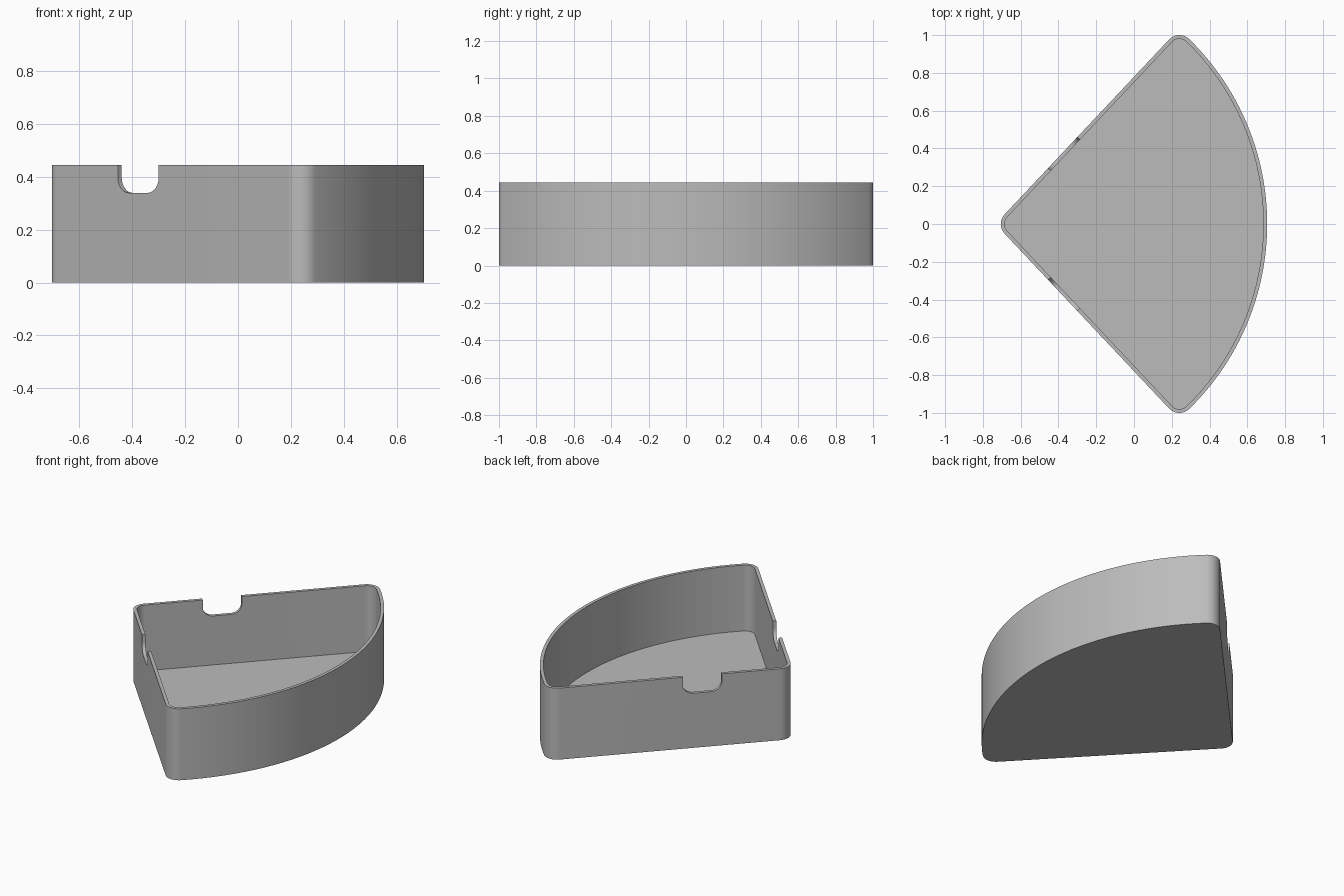
import bpy, bmesh
from math import atan2, cos, sin, pi, hypot
from mathutils import Matrix, Vector

cube = bpy.data.objects.get("Cube")
if cube:
    bpy.data.objects.remove(cube, do_unlink=True)

HEIGHT, WALL, FLOOR = 0.445, 0.02, 0.035
R = 0.075                               # corner rounding
APEX = Vector((-0.705 + R, 0))          # rounding centres
TIP = Vector((0.24, 1 - R))
BIG_R = 1.367                           # curved wall
BIG_X = 0.705 - BIG_R

grey = bpy.data.materials.new("plain grey")
grey.use_nodes = True
grey.diffuse_color = (0.5, 0.5, 0.5, 1)
grey.node_tree.nodes["Principled BSDF"].inputs["Base Color"].default_value = (0.5, 0.5, 0.5, 1)


def arc(cx, cy, r, a0, a1, n):
    return [(cx + r * cos(a0 + (a1 - a0) * i / n),
             cy + r * sin(a0 + (a1 - a0) * i / n)) for i in range(n + 1)]


side = (TIP - APEX).normalized()
wall_angle = atan2(side.y, side.x)
normal_angle = wall_angle + pi / 2
tip_angle = atan2(TIP.y, TIP.x - BIG_X)


def outline(inset):
    """Rounded wedge, anticlockwise from the lower tip."""
    r = R - inset
    pts = arc(TIP.x, -TIP.y, r, -normal_angle, -tip_angle, 16)
    pts += arc(BIG_X, 0, BIG_R - inset, -tip_angle, tip_angle, 64)[1:-1]
    pts += arc(TIP.x, TIP.y, r, tip_angle, normal_angle, 16)
    pts += arc(APEX.x, 0, r, normal_angle, 2 * pi - normal_angle, 16)
    return pts


def make_object(name, bm):
    bmesh.ops.recalc_face_normals(bm, faces=bm.faces)
    mesh = bpy.data.meshes.new(name)
    bm.to_mesh(mesh)
    bm.free()
    mesh.materials.append(grey)
    obj = bpy.data.objects.new(name, mesh)
    bpy.context.collection.objects.link(obj)
    return obj


def skin(rings):
    """Join rings of points and cap both ends."""
    bm = bmesh.new()
    loops = [[bm.verts.new(p) for p in ring] for ring in rings]
    for a, b in zip(loops, loops[1:]):
        for i in range(len(a)):
            j = (i + 1) % len(a)
            bm.faces.new((a[i], a[j], b[j], b[i]))
    bm.faces.new(loops[0])
    bm.faces.new(loops[-1])
    return bm


# Tray: outside wall, rim, inside wall and floor
levels = [(0, 0), (0, HEIGHT), (WALL, HEIGHT), (WALL, FLOOR)]
tray = make_object("wedge_tray", skin(
    [[(x, y, z) for x, y in outline(inset)] for inset, z in levels]))

# Notch cutters: a U shape pushed through each straight wall
half, low, nr = 0.113, 0.34, 0.06
u_shape = arc(-half + nr, low + nr, nr, pi, 1.5 * pi, 10)
u_shape += arc(half - nr, low + nr, nr, 1.5 * pi, 2 * pi, 10)
u_shape += [(half, HEIGHT + 0.1), (-half, HEIGHT + 0.1)]
outer_start = APEX + R * Vector((-side.y, side.x))
mid = outer_start + side * ((-0.3775 - outer_start.x) / side.x)
for s, label in ((1, "back"), (-1, "front")):
    bm = skin([[(x, d, z) for x, z in u_shape] for d in (-0.08, 0.08)])
    bm.transform(Matrix.Translation((mid.x, s * mid.y, 0))
                 @ Matrix.Rotation(s * wall_angle, 4, "Z"))
    cutter = make_object(label + "_notch_cutter", bm)
    cutter.hide_render = True
    bpy.context.view_layer.objects.active = tray
    mod = tray.modifiers.new(label + "_notch", "BOOLEAN")
    mod.operation, mod.solver, mod.object = "DIFFERENCE", "EXACT", cutter
    bpy.ops.object.modifier_apply(modifier=mod.name)
    bpy.data.objects.remove(cutter, do_unlink=True)

# Smooth curves, crisp rims
bpy.ops.object.select_all(action="DESELECT")
tray.select_set(True)
bpy.context.view_layer.objects.active = tray
bpy.ops.object.shade_smooth_by_angle(angle=pi / 6)
